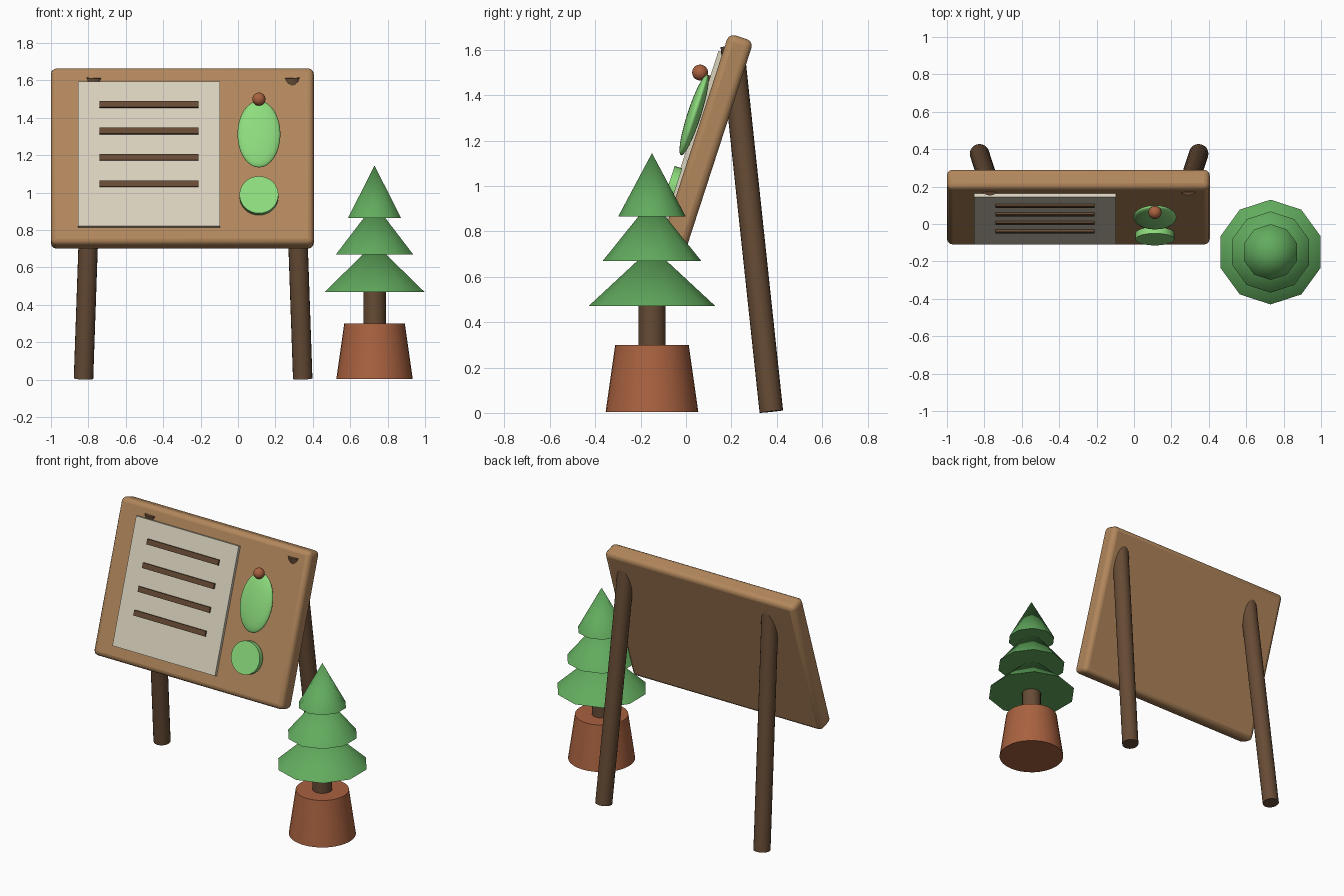
import bpy, math
from mathutils import Vector, Matrix

if "Cube" in bpy.data.objects:
    bpy.data.objects.remove(bpy.data.objects["Cube"])

def material(name, hex_code):
    def lin(c):
        c /= 255
        return c / 12.92 if c <= 0.04045 else ((c + 0.055) / 1.055) ** 2.4
    m = bpy.data.materials.new(name)
    m.diffuse_color = [lin(int(hex_code[i:i + 2], 16)) for i in (0, 2, 4)] + [1]
    m.use_nodes = True
    m.node_tree.nodes["Principled BSDF"].inputs["Base Color"].default_value = m.diffuse_color
    return m

board_wood = material("light_wood", "B2875C")
dark_wood = material("dark_wood", "664B35")
paper_mat = material("cream_paper", "DAD2BE")
leaf_light = material("light_green", "8EDD7E")
leaf_dark = material("tree_green", "62AB5E")
clay = material("terracotta", "A96240")

# frame of the tilted board
BOARD = Matrix.Translation((0, 0.09, 1.1825)) @ Matrix.Rotation(math.radians(-18), 4, 'X')

def finish(name, mat, matrix, angle=30):
    o = bpy.context.object
    o.name = name
    o.data.materials.append(mat)
    o.data.transform(matrix)
    bpy.ops.object.shade_smooth_by_angle(angle=math.radians(angle))
    return o

def box(name, mat, x0, x1, y0, y1, z0, z1):
    bpy.ops.mesh.primitive_cube_add(size=1)
    m = Matrix.Translation(((x0 + x1) / 2, (y0 + y1) / 2, (z0 + z1) / 2))
    return finish(name, mat, BOARD @ m @ Matrix.Diagonal((x1 - x0, y1 - y0, z1 - z0, 1)))

def cone(name, mat, a, b, r0, r1, sides, angle=30, frame=Matrix()):
    a, b = Vector(a), Vector(b)
    d = b - a
    bpy.ops.mesh.primitive_cone_add(vertices=sides, radius1=r0, radius2=r1, depth=d.length)
    rot = Vector((0, 0, 1)).rotation_difference(d).to_matrix().to_4x4()
    return finish(name, mat, frame @ Matrix.Translation((a + b) / 2) @ rot, angle)

def ball(name, mat, centre, radii):
    bpy.ops.mesh.primitive_uv_sphere_add(segments=32, ring_count=16, radius=1)
    return finish(name, mat, BOARD @ Matrix.Translation(centre) @ Matrix.Diagonal((*radii, 1)), 60)

# board panel with rounded edges
panel = box("board_panel", board_wood, -1, 0.405, -0.057, 0.057, -0.497, 0.497)
bev = panel.modifiers.new("round_edges", 'BEVEL')
bev.width, bev.segments = 0.03, 3

# paper sheet and its text bars
box("paper_sheet", paper_mat, -0.855, -0.095, -0.077, -0.052, -0.405, 0.409)
for i in range(4):
    z = 0.277 - i * 0.1485
    box(f"text_bar_{i + 1}", dark_wood, -0.74, -0.21, -0.089, -0.07, z - 0.017, z + 0.017)

# leaf ornaments and berry
ball("oval_leaf", leaf_light, (0.112, -0.092, 0.107), (0.115, 0.03, 0.187))
cone("round_leaf", leaf_light, (0.112, -0.069, -0.237), (0.112, -0.104, -0.237),
     0.104, 0.104, 32, frame=BOARD)
berry = ball("berry", clay, (0, 0, 0), (0.035, 0.035, 0.035))
berry.data.transform(Matrix.Translation(Vector((0.112, 0.062, 1.5)) - BOARD.translation))

# rear legs, splayed outwards, tips showing through the board
for side, x_foot, x_top in (("left", -0.826, -0.77), ("right", 0.346, 0.29)):
    cone(f"{side}_leg", dark_wood, (x_foot, 0.376, 0.006), (x_top, 0.204, 1.617),
         0.052, 0.052, 20)

# potted tree
TX, TY = 0.73, -0.15
cone("tree_pot", clay, (TX, TY, 0.005), (TX, TY, 0.3), 0.204, 0.162, 32)
cone("tree_trunk", dark_wood, (TX, TY, 0.29), (TX, TY, 0.6), 0.06, 0.06, 20)
for i, (z, r, h) in enumerate(((0.47, 0.28, 0.26), (0.67, 0.217, 0.27), (0.865, 0.149, 0.28))):
    cone(f"tree_tier_{i + 1}", leaf_dark, (TX, TY, z), (TX, TY, z + h), r, 0, 10, 40)
